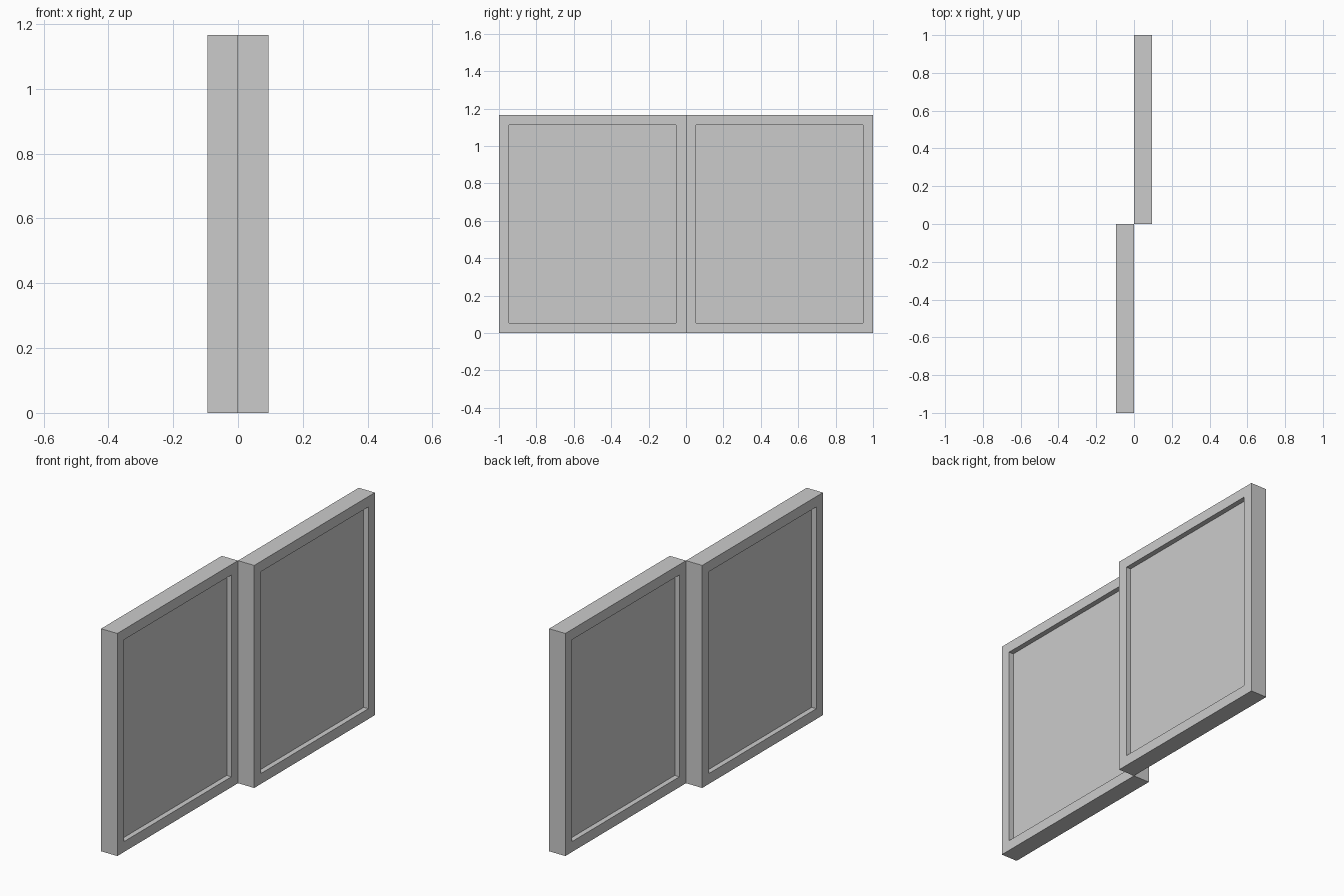
import bpy, bmesh
from mathutils import Vector, Matrix

if "Cube" in bpy.data.objects:
    bpy.data.objects.remove(bpy.data.objects["Cube"])

THICK, WIDTH, HEIGHT = 0.094, 1.0, 1.167
BORDER, RECESS = 0.077, 0.027


def window_sash(name, side):
    """Framed sash: a slab with a sunken pane on both broad faces."""
    bm = bmesh.new()
    size = Matrix.Diagonal((THICK, WIDTH, HEIGHT, 1))
    place = Matrix.Translation((side * THICK / 2, side * WIDTH / 2, HEIGHT / 2))
    bmesh.ops.create_cube(bm, size=1, matrix=place @ size)
    bm.normal_update()
    broad = [f for f in bm.faces if abs(f.normal.x) > 0.9]
    # Frame border
    bmesh.ops.inset_individual(bm, faces=broad, thickness=BORDER)
    # Sunken pane
    for face in bmesh.ops.extrude_discrete_faces(bm, faces=broad)["faces"]:
        face.normal_update()
        inward = Vector((-RECESS if face.normal.x > 0 else RECESS, 0, 0))
        bmesh.ops.translate(bm, verts=face.verts[:], vec=inward)
    bmesh.ops.recalc_face_normals(bm, faces=bm.faces[:])
    mesh = bpy.data.meshes.new(name)
    bm.to_mesh(mesh)
    bm.free()
    bpy.context.collection.objects.link(bpy.data.objects.new(name, mesh))


# Two sliding sashes on neighbouring tracks
window_sash("rear_sash", 1)
window_sash("front_sash", -1)
